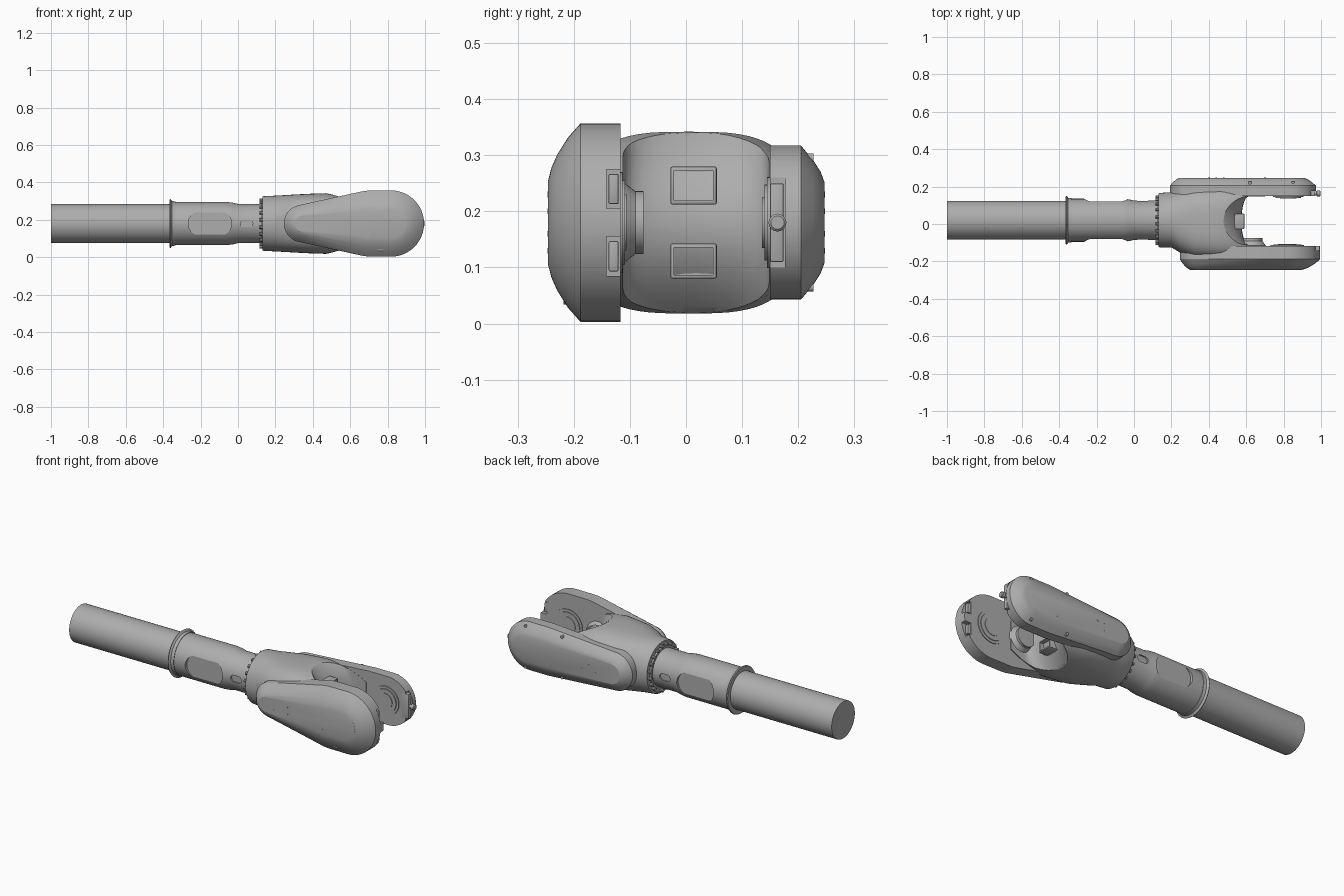
import bpy, bmesh
from math import sin, cos, pi, copysign
from mathutils import Vector

if "Cube" in bpy.data.objects:
    bpy.data.objects.remove(bpy.data.objects["Cube"])

CY, CZ = 0.02, 0.18          # axis of the tube
grey = bpy.data.materials.new("satin grey")
grey.use_nodes = True
colour = (0.42, 0.42, 0.42, 1)
grey.diffuse_color = colour
grey.node_tree.nodes["Principled BSDF"].inputs["Base Color"].default_value = colour


def finish(name, bm, angle=30):
    bmesh.ops.recalc_face_normals(bm, faces=bm.faces)
    mesh = bpy.data.meshes.new(name)
    bm.to_mesh(mesh)
    bm.free()
    mesh.materials.append(grey)
    ob = bpy.data.objects.new(name, mesh)
    bpy.context.collection.objects.link(ob)
    smooth(ob, angle)
    return ob


def smooth(ob, angle=30):
    bpy.ops.object.select_all(action="DESELECT")
    ob.select_set(True)
    bpy.context.view_layer.objects.active = ob
    bpy.ops.object.shade_smooth_by_angle(angle=angle * pi / 180)


def loft(name, rings):
    bm = bmesh.new()
    loops = [[bm.verts.new(p) for p in ring] for ring in rings]
    n = len(loops[0])
    for a, b in zip(loops, loops[1:]):
        for i in range(n):
            j = (i + 1) % n
            bm.faces.new((a[i], a[j], b[j], b[i]))
    bm.faces.new(loops[0])
    bm.faces.new(loops[-1])
    return finish(name, bm)


def section(x, y0, y1, hz, power=2, n=64):
    ring = []
    for i in range(n):
        c, s = cos(2 * pi * i / n), sin(2 * pi * i / n)
        u, v = (copysign(abs(k) ** (2 / power), k) for k in (c, s))
        ring.append((x, (y0 + y1) / 2 + u * (y1 - y0) / 2, CZ + v * hz))
    return ring


def turned(name, profile):
    return loft(name, [section(x, CY - r, CY + r, r) for x, r in profile])


def hull(name, levels, n=48):
    """Convex solid around discs (x, z, r) stacked at levels of y."""
    bm = bmesh.new()
    for y, discs in levels:
        for x, z, r in discs:
            for i in range(n):
                a = 2 * pi * i / n
                bm.verts.new((x + r * cos(a), y, z + r * sin(a)))
    out = bmesh.ops.convex_hull(bm, input=bm.verts)
    junk = {g for g in out["geom_interior"] + out["geom_unused"] if isinstance(g, bmesh.types.BMVert)}
    bmesh.ops.delete(bm, geom=list(junk), context="VERTS")
    bmesh.ops.dissolve_limit(bm, angle_limit=0.01, verts=bm.verts, edges=bm.edges)
    return finish(name, bm, 22)


def disc(name, x, z, r, y0, y1, r1=None):
    return hull(name, [(y0, [(x, z, r)]), (y1, [(x, z, r1 or r)])])


def box(name, lo, hi, bevel=0.0):
    bm = bmesh.new()
    lo, hi = Vector(lo), Vector(hi)
    bmesh.ops.create_cube(bm, size=1)
    for v in bm.verts:
        v.co = (lo + hi) / 2 + v.co * (hi - lo)
    if bevel:
        bmesh.ops.bevel(bm, geom=bm.edges[:], offset=bevel, segments=2, affect="EDGES", profile=0.5)
    return finish(name, bm)


def cut(ob, cutter):
    mod = ob.modifiers.new("cut", "BOOLEAN")
    mod.operation, mod.solver, mod.object = "DIFFERENCE", "EXACT", cutter
    bpy.context.view_layer.objects.active = ob
    bpy.ops.object.modifier_apply(modifier=mod.name)
    bpy.data.objects.remove(cutter)
    smooth(ob)


# Long tube, collar and wrist sleeve
turned("long_tube", [(-1, 0.104), (-0.35, 0.104)])
turned("collar", [(-0.365, 0.128), (-0.36, 0.131), (-0.352, 0.12), (-0.335, 0.118), (-0.335, 0.1)])
sleeve = turned("wrist_sleeve", [(-0.345, 0.115), (-0.06, 0.115), (-0.03, 0.112),
                                 (0, 0.105), (0.14, 0.105)])
for side in (-1, 1):
    flat = [(-0.2, CZ, 0.066), (-0.1, CZ, 0.066)]
    cut(sleeve, hull("pocket", [(CY + side * 0.099, flat), (CY + side * 0.2, flat)]))
    port = [(0.032, CZ, 0.019), (0.06, CZ, 0.019)]
    cut(sleeve, hull("port", [(CY + side * 0.096, port), (CY + side * 0.2, port)]))

# Bolted flange
turned("flange", [(0.122, 0.112), (0.122, 0.118), (0.14, 0.118)])
for i in range(20):
    a = 2 * pi * (i + 0.5) / 20
    y, z = CY + 0.126 * cos(a), CZ + 0.126 * sin(a)
    loft(f"flange_bolt_{i + 1}", [[(x, y + 0.009 * cos(k * pi / 5), z + 0.009 * sin(k * pi / 5))
                                   for k in range(10)] for x in (0.114, 0.14)])

# Fork body, hollowed between the arms
body = loft("fork_body", [section(*s) for s in (
    (0.132, -0.122, 0.163, 0.143, 2), (0.137, -0.125, 0.166, 0.146, 2),
    (0.2, -0.125, 0.17, 0.149, 2.15), (0.25, -0.155, 0.185, 0.152, 2.4),
    (0.32, -0.182, 0.195, 0.156, 2.8), (0.4, -0.188, 0.2, 0.16, 3),
    (0.47, -0.19, 0.2, 0.162, 3.2), (0.55, -0.19, 0.2, 0.148, 3.2),
    (0.64, -0.185, 0.195, 0.122, 3), (0.7, -0.175, 0.185, 0.09, 3))])


def mouth(z, apex, depth):
    y0, y1, n = -0.112, 0.148, 20
    arc = []
    for i in range(n + 1):
        t = pi * i / n
        arc.append((apex + depth * (1 - sin(t) ** 0.8), (y0 + y1) / 2 - (y1 - y0) / 2 * cos(t), z))
    return arc + [(1.1, y1, z), (1.1, y0, z)]


levels = []
for i in range(13):
    t = (i - 6) / 6
    levels.append(mouth(CZ + 0.18 * t, 0.575 - 0.12 * t * t, 0.045 + 0.1 * t * t))
cut(body, loft("mouth_cutter", levels))

# Cable brackets in the crotch
for name, z0, z1 in (("lower", 0.08, 0.143), ("upper", 0.212, 0.28)):
    bracket = box(name + "_cable_bracket", (0.46, -0.028, z0), (0.59, 0.055, z1), 0.004)
    cut(bracket, box("slot", (0.545, -0.021, z0 + 0.007), (0.7, 0.048, z1 - 0.007)))


# Fork arms: domed housings around a tapered row of discs
def arm(name, discs, stack):
    return hull(name, [(y, [(x, CZ, r * f) for x, r in discs]) for y, f in stack])


front = arm("front_arm", [(0.345, 0.1), (0.7, 0.176), (0.818, 0.177)],
            [(-0.117, 1), (-0.188, 1), (-0.21, 0.86), (-0.23, 0.68), (-0.24, 0.55), (-0.246, 0.42)])
back = arm("back_arm", [(0.3, 0.108), (0.72, 0.137), (0.836, 0.137)],
           [(0.15, 1), (0.205, 1), (0.226, 0.82), (0.24, 0.66), (0.247, 0.52)])

# Notches and stop blocks at the arm tips
for z0, z1 in ((0.085, 0.155), (0.205, 0.275)):
    cut(front, box("notch", (0.955, -0.142, z0), (1.1, -0.1, z1)))
    box("front_stop", (0.93, -0.138, z0 + 0.008), (0.972, -0.12, z1 - 0.008), 0.003)
cut(back, box("notch", (0.945, 0.1, 0.1), (1.1, 0.176, 0.26)))
box("back_stop", (0.92, 0.15, 0.11), (0.965, 0.174, 0.25), 0.003)
loft("bumper", [[(x, 0.163 + r * cos(k * pi / 8), CZ + r * sin(k * pi / 8)) for k in range(16)]
                for x, r in ((0.95, 0.01), (0.975, 0.01), (0.978, 0.016), (0.994, 0.016), (0.998, 0.012))])

# Joint bearings on the inner faces and the guide boss
for r, t in ((0.09, 0.004), (0.075, 0.008), (0.05, 0.011)):
    disc("front_bearing", 0.82, CZ, r, -0.12, -0.117 + t)
    disc("back_bearing", 0.825, CZ, r * 0.9, 0.153, 0.15 - t * 1.3)
disc("guide_boss", 0.63, CZ, 0.078, -0.12, -0.09, 0.056)
disc("guide_boss_cap", 0.63, CZ, 0.056, -0.092, -0.076)

# Outer cover details
disc("front_cover", 0.82, CZ, 0.083, -0.235, -0.2435)
bolt = disc("front_cover_bolt", 0.762, 0.056, 0.022, -0.2, -0.218)
cut(bolt, hull("socket", [(y, [(0.762, 0.056, 0.012)]) for y in (-0.212, -0.3)], 6))
for x, z in ((0.4, 0.2), (0.44, 0.2), (0.48, 0.2), (0.4, 0.16), (0.48, 0.16), (0.7, 0.23), (0.7, 0.13)):
    disc("front_screw", x, z, 0.005, -0.23, -0.247)
    disc("back_screw", x, z, 0.005, 0.23, 0.248)
for x in (0.62, 0.85):
    for z in (CZ - 0.115, CZ + 0.115):
        disc("back_edge_screw", x, z, 0.008, 0.2, 0.227)
